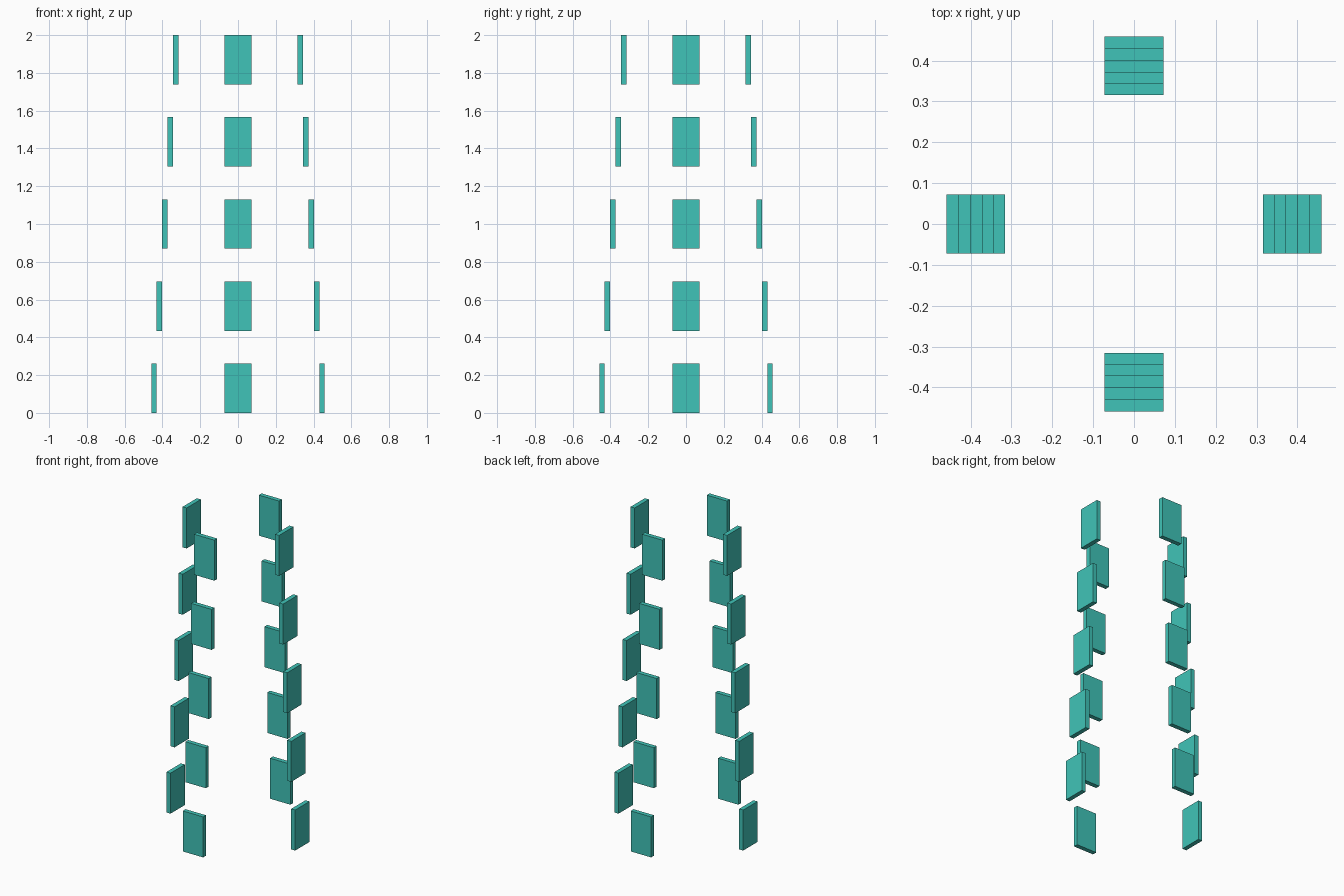
import bpy
import math
from mathutils import Matrix

if "Cube" in bpy.data.objects:
    bpy.data.objects.remove(bpy.data.objects["Cube"])

LEVELS = 5
WIDTH, THICK, HEIGHT = 0.145, 0.0287, 0.261
RISE = (2.0 - HEIGHT) / (LEVELS - 1)
BASE_RADIUS = 0.4445          # panel centre distance on the lowest level

teal = bpy.data.materials.new("teal")
teal.diffuse_color = (0.051, 0.552, 0.479, 1)
teal.use_nodes = True
teal.node_tree.nodes["Principled BSDF"].inputs["Base Color"].default_value = teal.diffuse_color


def panel(name, radius, z, angle):
    """Upright slab facing outward at the given angle around the centre."""
    bpy.ops.mesh.primitive_cube_add(size=1)
    ob = bpy.context.object
    ob.name = name
    ob.data.transform(Matrix.Rotation(angle, 4, 'Z')
                      @ Matrix.Translation((0, -radius, 0))
                      @ Matrix.Diagonal((WIDTH, THICK, HEIGHT, 1)))
    ob.location.z = z
    ob.data.materials.append(teal)


# Four columns of panels, each level stepping inward by one thickness
for side, name in enumerate(("front", "right", "back", "left")):
    for level in range(LEVELS):
        panel(f"{name}_panel_{level + 1}",
              BASE_RADIUS - level * THICK,
              HEIGHT / 2 + level * RISE,
              side * math.pi / 2)
